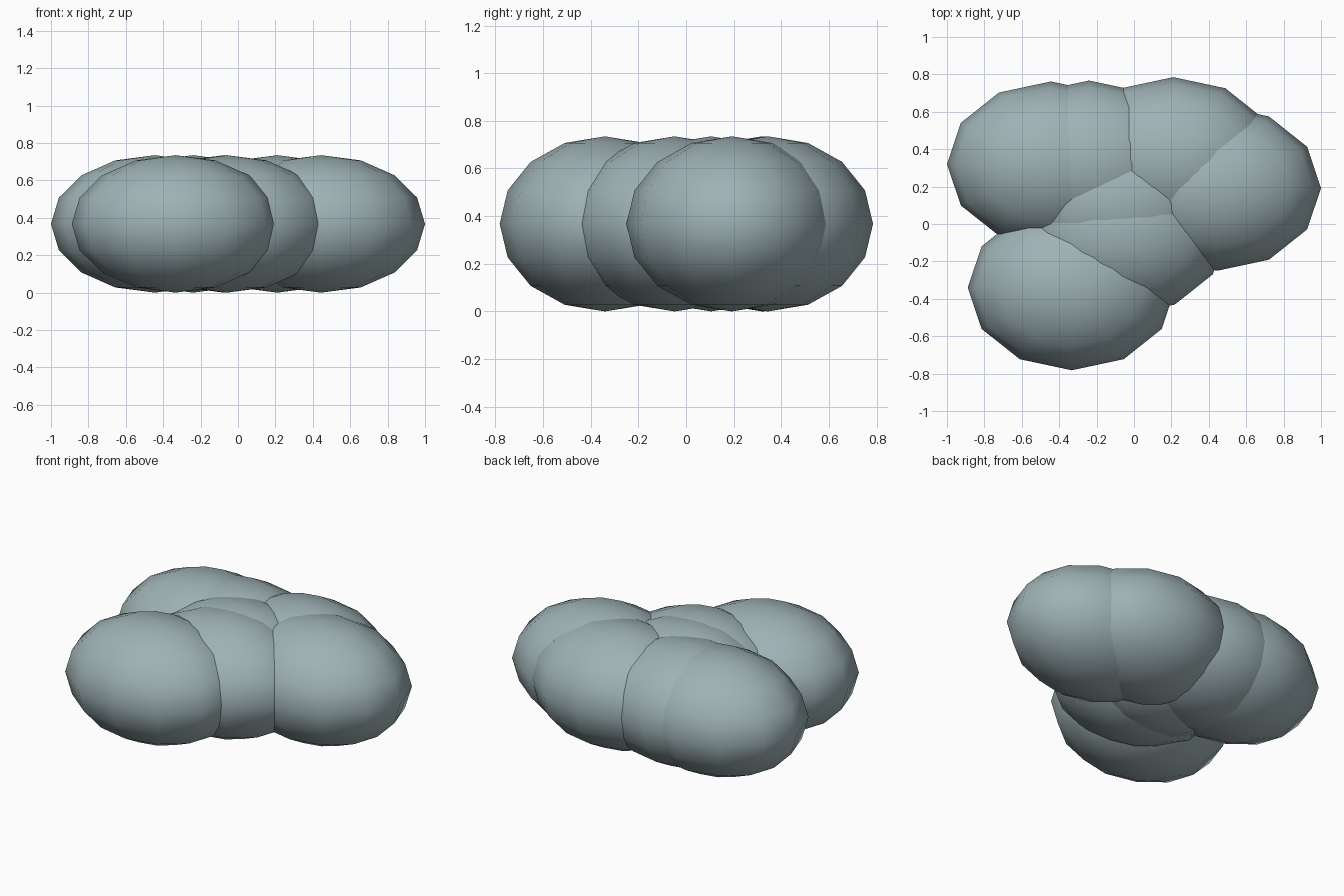
import bpy

if "Cube" in bpy.data.objects:
    bpy.data.objects.remove(bpy.data.objects["Cube"])

# Overlapping squashed puffs forming one cloud-like clump
RADII = (0.556, 0.442, 0.3675)
CENTRES = [
    (-0.333, -0.34),   # front left
    (-0.06, -0.048),   # middle
    (-0.075, 0.105),   # middle back
    (-0.444, 0.32),    # back left
    (-0.24, 0.325),    # back centre
    (0.21, 0.343),     # back right
    (0.444, 0.192),    # right
]

# Muted blue-grey surface
grey = bpy.data.materials.new("blue_grey")
grey.diffuse_color = (0.345, 0.445, 0.465, 1)
grey.use_nodes = True
grey.node_tree.nodes["Principled BSDF"].inputs["Base Color"].default_value = grey.diffuse_color


def puff(name, x, y):
    bpy.ops.mesh.primitive_uv_sphere_add(segments=12, ring_count=8, radius=1,
                                         location=(x, y, RADII[2]))
    ob = bpy.context.object
    ob.name = name
    ob.scale = RADII
    bpy.ops.object.transform_apply(location=False, rotation=False, scale=True)
    bpy.ops.object.shade_smooth()
    ob.data.materials.append(grey)


for i, (x, y) in enumerate(CENTRES, 1):
    puff(f"puff_{i}", x, y)
